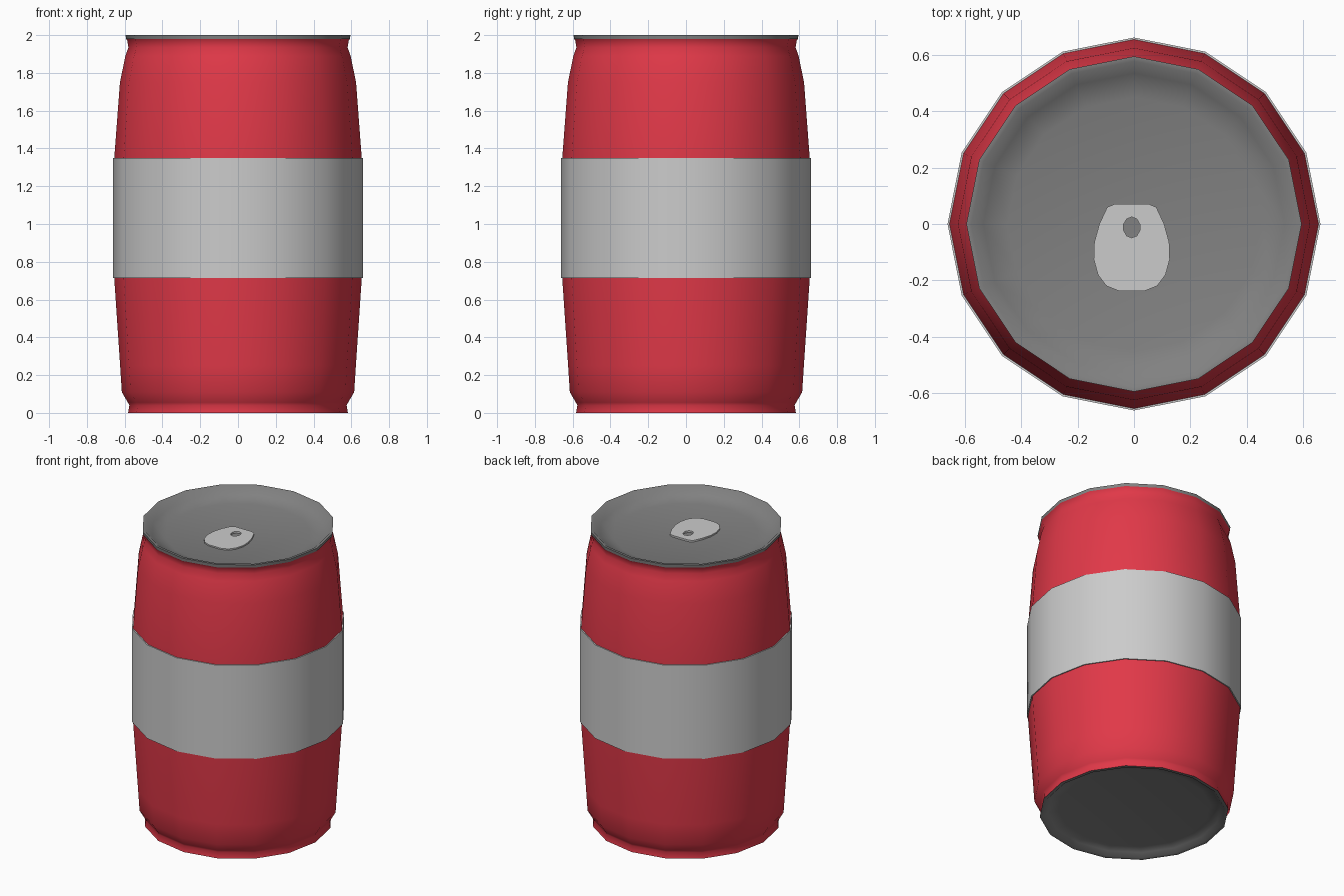
import bpy, bmesh, math

if "Cube" in bpy.data.objects:
    bpy.data.objects.remove(bpy.data.objects["Cube"])

SIDES = 16


def material(name, rgb):
    m = bpy.data.materials.new(name)
    m.diffuse_color = (*rgb, 1)
    m.use_nodes = True
    m.node_tree.nodes["Principled BSDF"].inputs["Base Color"].default_value = m.diffuse_color
    return m


red = material("red_paint", (0.75, 0.04, 0.065))
dark = material("dark_metal", (0.22, 0.22, 0.22))
light = material("light_metal", (0.55, 0.55, 0.55))


def smooth(ob, angle):
    bpy.ops.object.select_all(action='DESELECT')
    ob.select_set(True)
    bpy.context.view_layer.objects.active = ob
    bpy.ops.object.shade_smooth_by_angle(angle=math.radians(angle))


def lathe(name, profile, mat, closed=False, angle=50):
    """Revolve (radius, z) points around z; radius 0 becomes a single centre point."""
    bm = bmesh.new()
    rings = []
    for r, z in profile:
        n = SIDES if r > 0 else 1
        rings.append([bm.verts.new((r * math.cos(2 * math.pi * i / SIDES),
                                    r * math.sin(2 * math.pi * i / SIDES), z)) for i in range(n)])
    pairs = list(zip(rings, rings[1:]))
    if closed:
        pairs.append((rings[-1], rings[0]))
    for a, b in pairs:
        for i in range(SIDES):
            j = (i + 1) % SIDES
            quad = [a[i % len(a)], a[j % len(a)], b[j % len(b)], b[i % len(b)]]
            bm.faces.new(list(dict.fromkeys(quad)))
    bmesh.ops.recalc_face_normals(bm, faces=bm.faces)
    me = bpy.data.meshes.new(name)
    bm.to_mesh(me)
    bm.free()
    ob = bpy.data.objects.new(name, me)
    bpy.context.collection.objects.link(ob)
    me.materials.append(mat)
    smooth(ob, angle)
    return ob


# Bulging red shell, closed by the lid and the base
lathe("barrel_body", [(0.582, 0.0), (0.575, 0.04), (0.583, 0.055), (0.615, 0.11), (0.624, 0.25),
                      (0.655, 0.71), (0.656, 1.03), (0.655, 1.35), (0.625, 1.75),
                      (0.596, 1.89), (0.58, 1.935), (0.586, 1.97), (0.593, 1.982)], red)

# Grey band around the middle
lathe("middle_band", [(0.662, 0.715), (0.662, 1.35), (0.65, 1.35), (0.65, 0.715)],
      light, closed=True)

# Dished lid with its rim, and recessed base
lathe("lid", [(0.593, 1.98), (0.595, 2.0), (0.578, 2.0), (0.535, 1.958),
              (0.45, 1.936), (0.0, 1.928)], dark)
lathe("base", [(0.582, 0.0), (0.56, 0.0), (0.535, 0.025), (0.47, 0.035), (0.0, 0.04)], dark)

# Egg-shaped tab with a small hole, from a filled outline
half = [(0.06, 0.071), (0.087, 0.06), (0.115, 0.0), (0.133, -0.065), (0.135, -0.125),
        (0.12, -0.18), (0.09, -0.22), (0.045, -0.238)]
outline = half + [(-x, y) for x, y in reversed(half)]
hole = [(0.03 * math.cos(math.pi * (i + 0.5) / 5), -0.012 + 0.037 * math.sin(math.pi * (i + 0.5) / 5))
        for i in range(10)]
curve = bpy.data.curves.new("lid_tab", 'CURVE')
curve.dimensions = '2D'
curve.fill_mode = 'BOTH'
curve.extrude = 0.006
for pts in (outline, hole):
    sp = curve.splines.new('POLY')
    sp.points.add(len(pts) - 1)
    for p, (x, y) in zip(sp.points, pts):
        p.co = (x, y, 0, 1)
    sp.use_cyclic_u = True
tab = bpy.data.objects.new("lid_tab", curve)
bpy.context.collection.objects.link(tab)
tab.location = (-0.008, 0, 1.935)
curve.materials.append(light)
bpy.ops.object.select_all(action='DESELECT')
tab.select_set(True)
bpy.context.view_layer.objects.active = tab
bpy.ops.object.convert(target='MESH')
